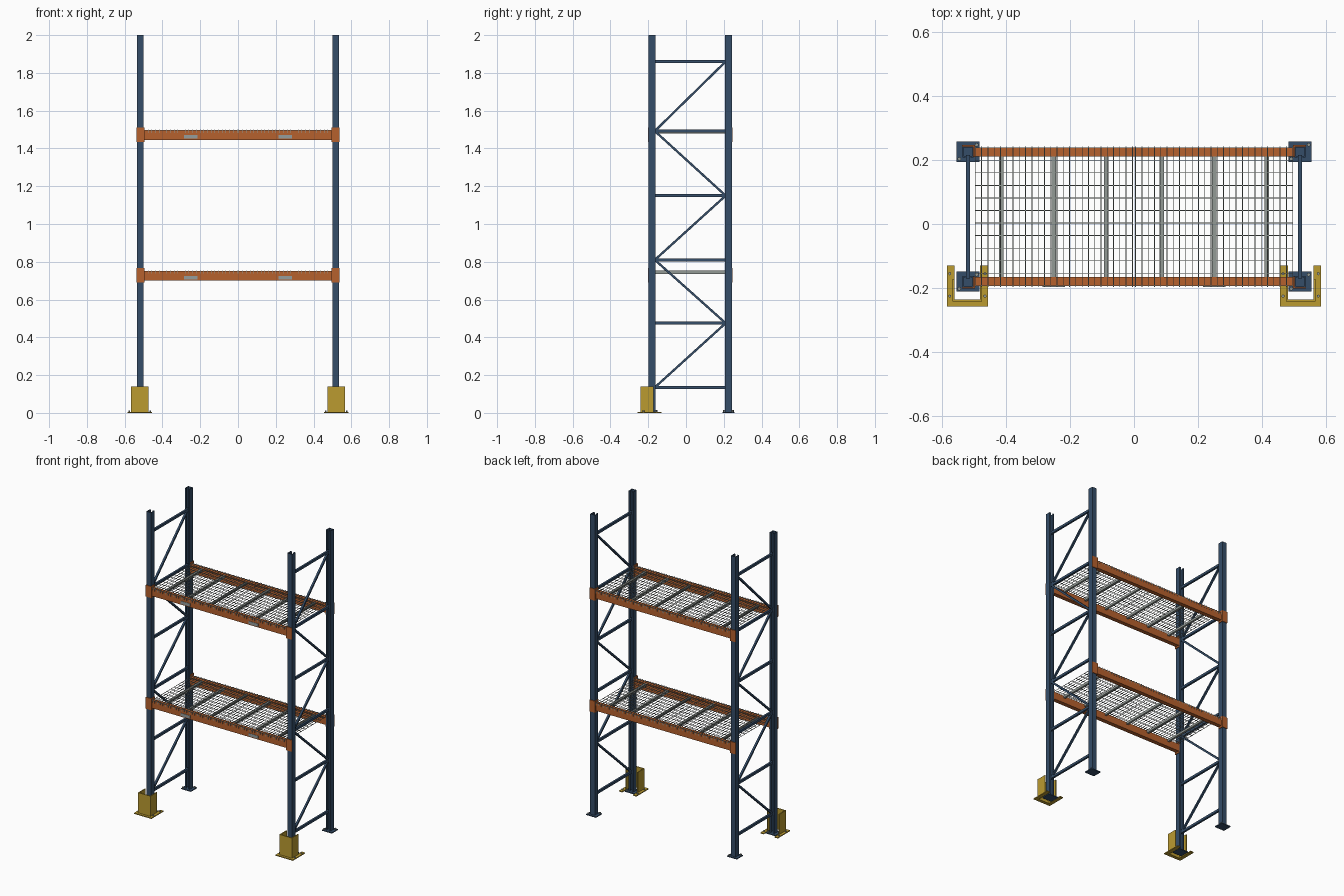
import bpy, bmesh, math
from mathutils import Vector, Matrix

if "Cube" in bpy.data.objects:
    bpy.data.objects.remove(bpy.data.objects["Cube"])


def material(name, rgb):
    m = bpy.data.materials.new(name)
    m.diffuse_color = (*rgb, 1)
    m.use_nodes = True
    m.node_tree.nodes["Principled BSDF"].inputs["Base Color"].default_value = m.diffuse_color
    return m


BLUE = material("blue_paint", (0.035, 0.075, 0.14))
ORANGE = material("orange_paint", (0.47, 0.12, 0.027))
YELLOW = material("yellow_paint", (0.50, 0.33, 0.03))
STEEL = material("galvanised_steel", (0.29, 0.32, 0.30))
LABEL = material("label_grey", (0.30, 0.34, 0.34))

POST_X = 0.518
FRONT_Y, BACK_Y = -0.18, 0.225
LEVELS = (0.75, 1.495)


def finish(name, bm, mat):
    bmesh.ops.recalc_face_normals(bm, faces=bm.faces)
    mesh = bpy.data.meshes.new(name)
    bm.to_mesh(mesh)
    bm.free()
    mesh.materials.append(mat)
    ob = bpy.data.objects.new(name, mesh)
    bpy.context.collection.objects.link(ob)
    return ob


def box(bm, x0, x1, y0, y1, z0, z1):
    m = Matrix.Translation(((x0 + x1) / 2, (y0 + y1) / 2, (z0 + z1) / 2))
    bmesh.ops.create_cube(bm, size=1, matrix=m @ Matrix.Diagonal((abs(x1 - x0), y1 - y0, z1 - z0, 1)))


def bar(bm, a, b, width, depth):
    """Rectangular bar between two points in a side frame; width lies along x."""
    a, b = Vector(a), Vector(b)
    d = b - a
    rot = Matrix.Rotation(math.atan2(d.z, d.y), 4, 'X')
    bmesh.ops.create_cube(bm, size=1, matrix=Matrix.Translation((a + b) / 2) @ rot
                          @ Matrix.Diagonal((width, d.length, depth, 1)))


def bolt(bm, x, y, z, r=0.006, h=0.008):
    bmesh.ops.create_cone(bm, cap_ends=True, segments=6, radius1=r, radius2=r, depth=h,
                          matrix=Matrix.Translation((x, y, z + h / 2)))


def post(name, x, y, face):
    """Lipped channel with its closed web on the side given by face."""
    w, t, lip = 0.0175, 0.004, 0.010
    half = [(w, -w), (w, w), (w - lip, w), (w - lip, w - t), (w - t, w - t), (w - t, -w + t)]
    prof = half + [(-px, py) for px, py in reversed(half)]
    bm = bmesh.new()
    f = bm.faces.new([bm.verts.new((x + px, y - face * py, 0.006)) for px, py in prof])
    ext = bmesh.ops.extrude_face_region(bm, geom=[f])
    bmesh.ops.translate(bm, vec=(0, 0, 1.994),
                        verts=[v for v in ext["geom"] if isinstance(v, bmesh.types.BMVert)])
    finish(name, bm, BLUE)


# Upright frames: posts, foot plates, anchors and bracing
for side, sx in (("left", -1), ("right", 1)):
    x = sx * POST_X
    for end, y, face in (("front", FRONT_Y, -1), ("back", BACK_Y, 1)):
        post(f"{side}_{end}_post", x, y, face)
        bm = bmesh.new()
        box(bm, x - 0.036, x + 0.036, y - 0.031, y + 0.032, 0, 0.006)
        finish(f"{side}_{end}_foot_plate", bm, BLUE)
        bm = bmesh.new()
        bolt(bm, x + 0.027, y + 0.022, 0.006)
        bolt(bm, x - 0.027, y - 0.022, 0.006)
        finish(f"{side}_{end}_foot_anchors", bm, STEEL)

    heights = (0.135, 0.475, 0.81, 1.15, 1.492, 1.86)
    ya, yb = -0.165, 0.21
    bm = bmesh.new()
    for z in heights:
        box(bm, x - 0.0065, x + 0.0065, ya - 0.005, yb + 0.005, z - 0.008, z + 0.008)
    finish(f"{side}_horizontal_braces", bm, BLUE)
    bm = bmesh.new()
    for i in range(5):
        y0, y1 = (ya, yb) if i % 2 == 0 else (yb, ya)
        bar(bm, (x, y0, heights[i]), (x, y1, heights[i + 1]), 0.0125, 0.012)
    finish(f"{side}_diagonal_braces", bm, BLUE)

    # Post guard: three walls with a flange around the foot
    gx, wall, flange, t = sx * 0.52, 0.046, 0.064, 0.006
    bm = bmesh.new()
    box(bm, gx - wall, gx + wall, -0.242, -0.236, 0, 0.14)
    box(bm, gx - flange, gx + flange, -0.258, -0.236, 0, t)
    for s in (-1, 1):
        xi, xo, xf = gx + s * (wall - t), gx + s * wall, gx + s * flange
        box(bm, min(xi, xo), max(xi, xo), -0.242, -0.172, 0, 0.14)
        box(bm, min(xi, xf), max(xi, xf), -0.258, -0.130, 0, t)
    finish(f"{side}_post_guard", bm, YELLOW)
    bm = bmesh.new()
    for s in (-1, 1):
        for y in (-0.155, -0.225):
            bolt(bm, gx + s * 0.055, y, t, 0.005, 0.006)
    finish(f"{side}_guard_anchors", bm, STEEL)

# Shelf levels
for level, top in zip(("lower", "upper"), LEVELS):
    for end, y, face in (("front", FRONT_Y, -1), ("back", BACK_Y, 1)):
        # Beam with bracket plates hooked onto the posts
        bm = bmesh.new()
        box(bm, -0.50, 0.50, y - 0.014, y + 0.014, top - 0.049, top)
        finish(f"{level}_{end}_beam", bm, ORANGE)
        bm = bmesh.new()
        ys = sorted((y + face * 0.0175, y + face * 0.022))
        yw = sorted((y - face * 0.016, y + face * 0.022))
        for s in (-1, 1):
            xs = sorted((s * 0.496, s * 0.537))
            box(bm, *xs, *ys, top - 0.06, top + 0.017)
            xs = sorted((s * 0.496, s * 0.5005))
            box(bm, *xs, *yw, top - 0.06, top + 0.017)
        finish(f"{level}_{end}_beam_brackets", bm, ORANGE)

    # Plain plates on the front beam
    bm = bmesh.new()
    for s in (-1, 1):
        box(bm, s * 0.25 - 0.035, s * 0.25 + 0.035, FRONT_Y - 0.016, FRONT_Y - 0.013,
            top - 0.043, top - 0.024)
    finish(f"{level}_beam_plates", bm, LABEL)

    # Two wire deck panels, each on three support channels
    w = 0.0024
    for side, sx in (("left", -1), ("right", 1)):
        cx = sx * 0.25
        bm = bmesh.new()
        for k in (-1, 0, 1):
            x = cx + k * 0.164
            box(bm, x - 0.007, x + 0.007, FRONT_Y + 0.012, BACK_Y - 0.012, top - 0.015, top)
        finish(f"{level}_{side}_deck_supports", bm, STEEL)

        y0, y1 = FRONT_Y - 0.017, BACK_Y + 0.017
        bm = bmesh.new()
        for i in range(26):
            x = cx - 0.245 + i * 0.0196
            box(bm, x - w / 2, x + w / 2, y0, y1, top + w, top + 2 * w)
            for ya in (y0, y1 - w):  # ends turned down over the beams
                box(bm, x - w / 2, x + w / 2, ya, ya + w, top - 0.012, top + w)
        for j in range(12):
            y = y0 + 0.004 + j * (y1 - y0 - 0.008) / 11
            box(bm, cx - 0.246, cx + 0.246, y - w / 2, y + w / 2, top, top + w)
        finish(f"{level}_{side}_wire_deck", bm, STEEL)
